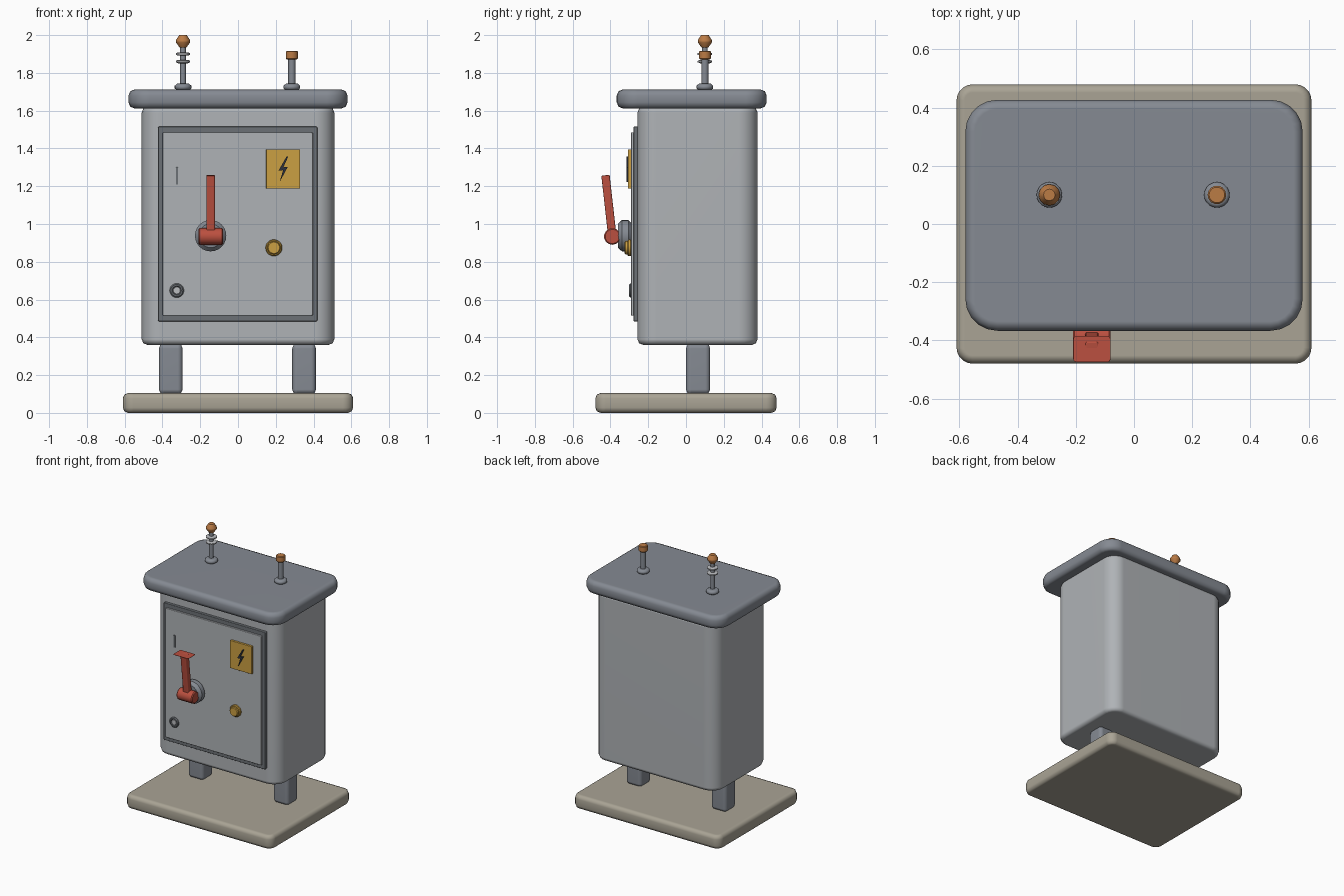
import bpy, bmesh, math
from mathutils import Matrix, Vector

old = bpy.data.objects.get("Cube")
if old:
    bpy.data.objects.remove(old, do_unlink=True)


def material(name, *rgb):
    m = bpy.data.materials.new(name)
    m.use_nodes = True
    m.diffuse_color = (*rgb, 1)
    bsdf = next(n for n in m.node_tree.nodes if n.type == 'BSDF_PRINCIPLED')
    bsdf.inputs["Base Color"].default_value = (*rgb, 1)
    bsdf.inputs["Roughness"].default_value = 0.6
    return m


body = material("light grey paint", 0.43, 0.45, 0.47)
slate = material("slate grey", 0.235, 0.255, 0.29)
trim = material("dark grey trim", 0.15, 0.165, 0.18)
stone = material("concrete", 0.40, 0.37, 0.30)
red = material("red paint", 0.50, 0.08, 0.05)
yellow = material("warning yellow", 0.60, 0.35, 0.055)
copper = material("copper", 0.50, 0.20, 0.06)
dark = material("dark symbol", 0.025, 0.03, 0.045)
pale = material("pale ceramic", 0.50, 0.51, 0.53)

FRONT = Matrix.Rotation(math.pi / 2, 4, 'X')    # local z points to the front
SIDE = Matrix.Rotation(math.pi / 2, 4, 'Y')     # local z points to the side
UP = Matrix.Identity(4)


def loft(name, rings, mat, loc, rot=UP, angle=50):
    """Skin a stack of closed rings and cap both ends."""
    bm = bmesh.new()
    loops = [[bm.verts.new(p) for p in ring] for ring in rings]
    n = len(loops[0])
    for a, b in zip(loops, loops[1:]):
        for i in range(n):
            j = (i + 1) % n
            bm.faces.new((a[i], a[j], b[j], b[i]))
    bm.faces.new(loops[0][::-1])
    bm.faces.new(loops[-1])
    bmesh.ops.recalc_face_normals(bm, faces=bm.faces)
    mesh = bpy.data.meshes.new(name)
    bm.to_mesh(mesh)
    bm.free()
    mesh.shade_smooth()
    mesh.set_sharp_from_angle(angle=math.radians(angle))
    mesh.materials.append(mat)
    ob = bpy.data.objects.new(name, mesh)
    ob.matrix_world = Matrix.Translation(loc) @ rot
    bpy.context.collection.objects.link(ob)
    ob.modifiers.new("even shading", 'WEIGHTED_NORMAL').keep_sharp = True
    return ob


def rounded_rect(hx, hy, r, z, steps=5):
    pts = []
    for k, (sx, sy) in enumerate([(1, 1), (-1, 1), (-1, -1), (1, -1)]):
        for i in range(steps + 1):
            a = (k + i / steps) * math.pi / 2
            pts.append(Vector((sx * (hx - r) + r * math.cos(a),
                               sy * (hy - r) + r * math.sin(a), z)))
    return pts


def slab(name, hx, hy, h, r, c, mat, loc, rot=UP):
    """Rounded block of height h with corner radius r and rounded rims c."""
    arc = [(c * (1 - math.sin(t)), c * (1 - math.cos(t)))
           for t in (0, math.pi / 4, math.pi / 2)]
    levels = arc + [(i, h - z) for i, z in reversed(arc)]
    rings = [rounded_rect(hx - i, hy - i, max(r - i, 0.002), z) for i, z in levels]
    return loft(name, rings, mat, loc, rot)


def lathe(name, profile, mat, loc, rot=UP, sides=20, angle=35):
    rings = [[Vector((r * math.cos(a), r * math.sin(a), z))
              for a in (2 * math.pi * i / sides for i in range(sides))]
             for r, z in profile]
    return loft(name, rings, mat, loc, rot, angle)


def disc(name, r, h, c, mat, loc, rot=UP, sides=20):
    return lathe(name, [(r - c, 0), (r, c), (r, h - c), (r - c, h)],
                 mat, loc, rot, sides)


# Plinth, legs, cabinet and roof
slab("plinth", 0.61, 0.48, 0.105, 0.055, 0.028, stone, (0, 0, 0))
for side, x in (("right", -0.356), ("left", 0.35)):
    slab(side + "_leg", 0.063, 0.064, 0.265, 0.026, 0.024, slate, (x, 0.064, 0.1))
slab("cabinet", 0.51, 0.318, 1.26, 0.1, 0.03, body, (0, 0.061, 0.36))
slab("roof", 0.58, 0.397, 0.1, 0.11, 0.032, slate, (0, 0.03, 1.612))

# Door and its surround
slab("door_frame", 0.422, 0.515, 0.024, 0.006, 0.004, trim, (-0.002, -0.254, 1.0), FRONT)
slab("door", 0.398, 0.485, 0.036, 0.006, 0.004, body, (-0.002, -0.255, 1.0), FRONT)

# Door slot and lock
slab("door_slot", 0.006, 0.046, 0.006, 0.003, 0.001, trim, (-0.323, -0.289, 1.255), FRONT)
lathe("lock_ring", [(0.038, 0), (0.038, 0.006), (0.032, 0.012), (0.024, 0.012), (0.02, 0.007)],
      trim, (-0.324, -0.289, 0.648), FRONT)
disc("lock_core", 0.02, 0.009, 0.002, pale, (-0.324, -0.289, 0.648), FRONT)

# Warning sign with a raised bolt
slab("warning_sign", 0.09, 0.104, 0.018, 0.003, 0.002, yellow, (0.239, -0.289, 1.291), FRONT)
bolt = [(0.018, 0.066), (-0.025, -0.009), (0.0, -0.006), (-0.019, -0.069),
        (0.025, 0.012), (0.001, 0.009), (0.027, 0.066)]
loft("bolt_symbol", [[Vector((x, y, z)) for x, y in bolt] for z in (0, 0.009)],
     dark, (0.239, -0.306, 1.291), FRONT, 20)

# Push button
disc("push_button_collar", 0.044, 0.02, 0.005, yellow, (0.19, -0.289, 0.874), FRONT)
disc("push_button", 0.035, 0.036, 0.005, yellow, (0.19, -0.289, 0.874), FRONT)

# Rotary switch: hub, cross barrel, lever and thin grip plate
X = -0.145
lathe("switch_hub", [(0.066, 0), (0.083, 0.016), (0.083, 0.05), (0.063, 0.072)],
      slate, (X, -0.289, 0.938), FRONT, 24)
disc("lever_barrel", 0.044, 0.13, 0.006, red, (X - 0.065, -0.39, 0.934), SIDE, 14)
slab("lever", 0.023, 0.022, 0.325, 0.008, 0.005, red, (X, -0.39, 0.935),
     Matrix.Rotation(0.112, 4, 'X'))
slab("lever_grip_plate", 0.064, 0.045, 0.002, 0.012, 0.0005, red, (X, -0.43, 1.256))

# Roof terminals
ROOF, Y = 1.708, 0.1
for side, x, rod_r, rod_h in (("right", -0.291, 0.015, 0.235),
                              ("left", 0.285, 0.019, 0.17)):
    lathe(side + "_terminal_foot",
          [(0.032, 0), (0.044, 0.01), (0.044, 0.024), (0.03, 0.036)],
          slate, (x, Y, ROOF), angle=60)
    lathe(side + "_terminal_rod", [(rod_r, 0), (rod_r, rod_h)], slate,
          (x, Y, ROOF + 0.02), sides=14)
for i, z in enumerate((1.86, 1.9)):
    lathe(f"insulator_ring_{i + 1}",
          [(0.026, -0.009), (0.038, -0.004), (0.038, 0.004), (0.026, 0.009)],
          pale, (-0.291, Y, z), angle=60)
lathe("right_terminal_tip",
      [(0.018, 0), (0.037, 0.027), (0.037, 0.04), (0.02, 0.066)],
      copper, (-0.291, Y, 1.934), sides=12)
disc("left_terminal_cap", 0.032, 0.045, 0.005, copper, (0.285, Y, 1.872), sides=14)
